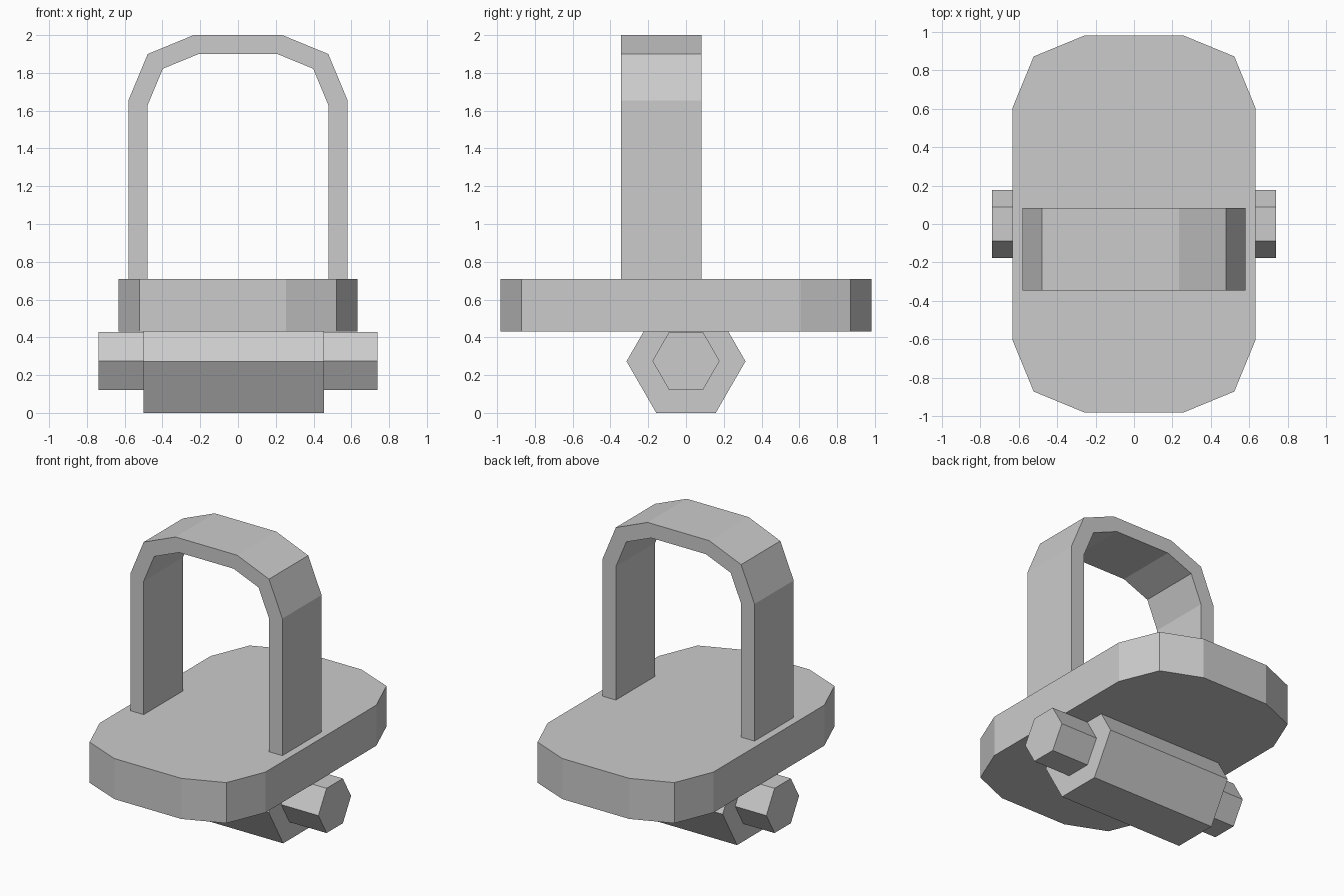
import bpy, bmesh
from math import cos, sin, radians
from mathutils import Vector

if "Cube" in bpy.data.objects:
    bpy.data.objects.remove(bpy.data.objects["Cube"])


def prism(name, outline, place, start, end):
    """Extrude a closed 2D outline from start to end; place(u, v, t) maps to xyz."""
    bm = bmesh.new()
    face = bm.faces.new([bm.verts.new(place(u, v, start)) for u, v in outline])
    shift = Vector(place(0, 0, end)) - Vector(place(0, 0, start))
    new = bmesh.ops.extrude_face_region(bm, geom=[face], use_keep_orig=True)["geom"]
    bmesh.ops.translate(bm, vec=shift, verts=[g for g in new if isinstance(g, bmesh.types.BMVert)])
    bmesh.ops.recalc_face_normals(bm, faces=bm.faces)
    mesh = bpy.data.meshes.new(name)
    bm.to_mesh(mesh)
    bm.free()
    obj = bpy.data.objects.new(name, mesh)
    bpy.context.collection.objects.link(obj)
    return obj


def mirrored(half):
    """Complete a half outline across u = 0."""
    return half + [(-u, v) for u, v in reversed(half)]


def hexagon(radius, height):
    return [(radius * cos(radians(60 * i)), height + radius * sin(radians(60 * i))) for i in range(6)]


def along_x(u, v, t):
    return (t, u, v)


def along_y(u, v, t):
    return (u, t, v)


def along_z(u, v, t):
    return (u, v, t)


# Plate with rounded ends
corner = [(0.632, 0.605), (0.522, 0.872), (0.255, 0.982)]
plate = mirrored([(x, -y) for x, y in reversed(corner)] + corner)
prism("base_plate", plate, along_z, 0.43, 0.71)

# Arched strap, set slightly towards the front
outer = mirrored([(0.58, 0.70), (0.58, 1.655), (0.478, 1.90), (0.235, 2.0)])
inner = mirrored([(0.478, 0.70), (0.478, 1.63), (0.398, 1.822), (0.208, 1.90)])
prism("strap", outer + inner[::-1], along_y, -0.345, 0.082)

# Hexagonal barrel and the thinner axle running through it
prism("barrel", hexagon(0.315, 0.273), along_x, -0.50, 0.455)
prism("axle", hexagon(0.178, 0.275), along_x, -0.738, 0.738)
